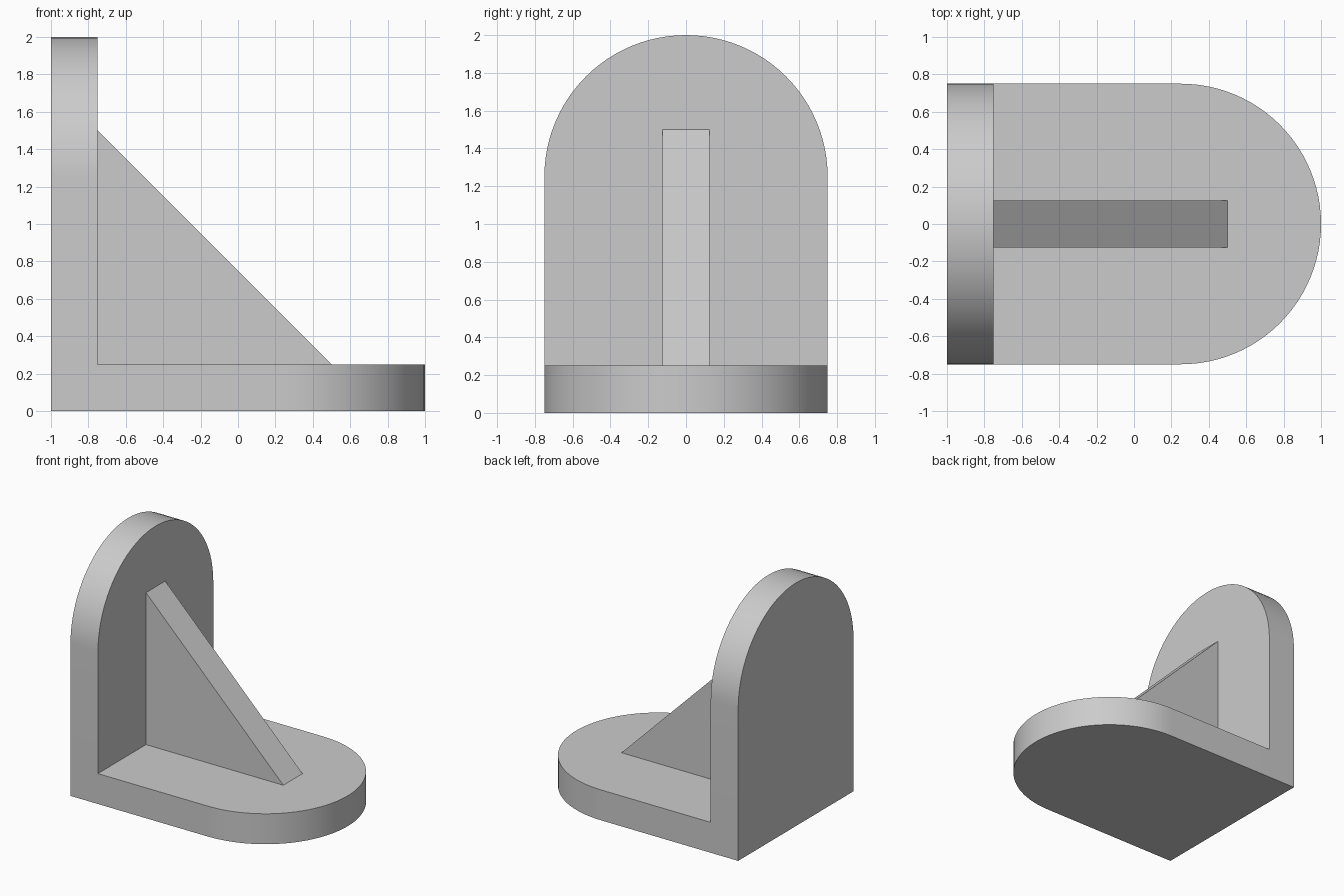
import bpy, bmesh
from math import sin, cos, pi, radians
from mathutils import Vector

if "Cube" in bpy.data.objects:
    bpy.data.objects.remove(bpy.data.objects["Cube"])

T = 0.25      # plate and rib thickness
R = 0.75      # half width and rounded end radius
SEGS = 48     # facets in each half-round end


def prism(name, points, offset):
    """Extrude a closed planar profile along an offset."""
    bm = bmesh.new()
    face = bm.faces.new([bm.verts.new(p) for p in points])
    ext = bmesh.ops.extrude_face_region(bm, geom=[face], use_keep_orig=True)
    moved = [g for g in ext["geom"] if isinstance(g, bmesh.types.BMVert)]
    bmesh.ops.translate(bm, verts=moved, vec=Vector(offset))
    bmesh.ops.recalc_face_normals(bm, faces=bm.faces)
    mesh = bpy.data.meshes.new(name)
    bm.to_mesh(mesh)
    bm.free()
    obj = bpy.data.objects.new(name, mesh)
    bpy.context.collection.objects.link(obj)
    return obj


# Tongue outline: straight from 0 to 1.25, then a half-round end reaching 2
tongue = [(0, R), (0, -R)]
for i in range(SEGS + 1):
    a = -pi / 2 + pi * i / SEGS
    tongue.append((2 - R + R * cos(a), R * sin(a)))

# Base plate lies flat, back plate stands at the left end
bracket = prism("angle_bracket", [(u - 1, v, 0) for u, v in tongue], (0, 0, T))
back = prism("back_plate", [(-1, v, u) for u, v in tongue], (T, 0, 0))

# Triangular rib, sunk slightly into both plates
s = 0.1
rib_profile = [(-1 + T - s, T - s), (0.5, T - s), (0.5, T), (-1 + T, 1.5), (-1 + T - s, 1.5)]
rib = prism("support_rib", [(x, -T / 2, z) for x, z in rib_profile], (0, T, 0))

# Fuse everything into one solid
bpy.context.view_layer.objects.active = bracket
for part in (back, rib):
    mod = bracket.modifiers.new("fuse", "BOOLEAN")
    mod.operation = "UNION"
    mod.solver = "EXACT"
    mod.object = part
    bpy.ops.object.modifier_apply(modifier=mod.name)
    bpy.data.objects.remove(part)

# Smooth the rounded ends, keep the edges sharp
bpy.ops.object.select_all(action="DESELECT")
bracket.select_set(True)
bpy.ops.object.shade_smooth_by_angle(angle=radians(30))
